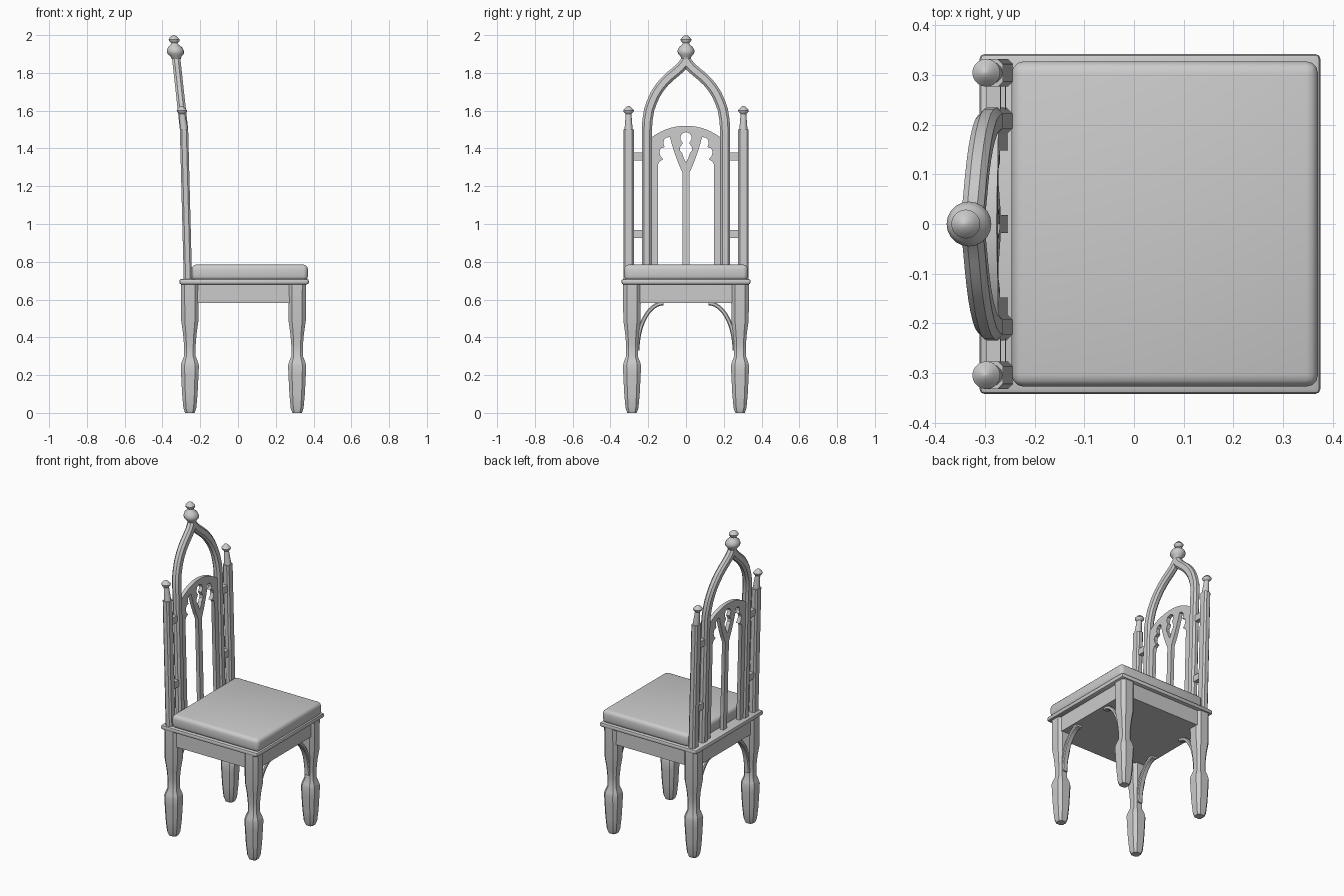
import bpy, bmesh, math
from mathutils import Vector, Matrix

if "Cube" in bpy.data.objects:
    bpy.data.objects.remove(bpy.data.objects["Cube"])


def finish(name, bm, lean=False, smooth=30):
    """Turn a bmesh into a named object, optionally leaning it back."""
    if lean:
        for v in bm.verts:
            z = v.co.z
            v.co.x += -0.265 - 0.026 * (z - 0.7) - 0.084 * max(0, z - 1.5)
    bmesh.ops.recalc_face_normals(bm, faces=bm.faces)
    me = bpy.data.meshes.new(name)
    bm.to_mesh(me)
    bm.free()
    me.polygons.foreach_set("use_smooth", [True] * len(me.polygons))
    me.set_sharp_from_angle(angle=math.radians(smooth))
    ob = bpy.data.objects.new(name, me)
    bpy.context.collection.objects.link(ob)
    return ob


def box(name, lo, hi, bevel=0, segs=2, lean=False):
    lo, hi = Vector(lo), Vector(hi)
    bm = bmesh.new()
    s = hi - lo
    bmesh.ops.create_cube(bm, size=1, matrix=Matrix.Translation((lo + hi) / 2) @ Matrix.Diagonal((*s, 1)))
    if bevel:
        bmesh.ops.bevel(bm, geom=bm.edges[:], offset=bevel, segments=segs, profile=0.5, affect='EDGES')
    return finish(name, bm, lean)


def loft(name, rings, lean=False, smooth=30):
    """Skin a list of equal-length point rings and cap the ends."""
    bm = bmesh.new()
    vs = [[bm.verts.new(p) for p in r] for r in rings]
    n = len(vs[0])
    for a, b in zip(vs, vs[1:]):
        for i in range(n):
            j = (i + 1) % n
            bm.faces.new((a[i], a[j], b[j], b[i]))
    bm.faces.new(vs[0])
    bm.faces.new(vs[-1])
    return finish(name, bm, lean, smooth)


def chamfered(a, b, c):
    """Rectangle with cut corners, half sizes a and b."""
    return [(a, -b + c), (a, b - c), (a - c, b), (-a + c, b),
            (-a, b - c), (-a, -b + c), (-a + c, -b), (a - c, -b)]


def turned(name, y, profile, lean=True):
    rings = [[(r * math.cos(t), y + r * math.sin(t), z)
              for t in [2 * math.pi * k / 20 for k in range(20)]] for r, z in profile]
    return loft(name, rings, lean, 40)


def sweep(name, path, section, x=0, lean=False):
    """Sweep a section along a path in the y-z plane."""
    pts = [Vector(p) for p in path]
    rings = []
    for i, p in enumerate(pts):
        d1 = (p - pts[max(i - 1, 0)]).normalized()
        d2 = (pts[min(i + 1, len(pts) - 1)] - p).normalized()
        t = (d1 + d2).normalized()
        n = Vector((-t.y, t.x))
        k = 1 / max(t.dot(d2 if d2.length else d1), 0.6)
        rings.append([(x + b, p.x + n.x * a * k, p.y + n.y * a * k) for a, b in section])
    return loft(name, rings, lean)


# Seat: apron, moulded board and cushion
box("apron", (-0.287, -0.318, 0.583), (0.345, 0.318, 0.69))
box("seat_board", (-0.311, -0.342, 0.68), (0.375, 0.342, 0.709), 0.011)
box("cushion", (-0.246, -0.327, 0.70), (0.370, 0.327, 0.785), 0.024, 3)

# Legs with a narrow neck and a swollen foot, plus arched brackets
leg = [(0.025, 0), (0.034, 0.025), (0.041, 0.10), (0.046, 0.20), (0.048, 0.25), (0.043, 0.27),
       (0.031, 0.30), (0.031, 0.36), (0.036, 0.42), (0.046, 0.49), (0.047, 0.69)]
for end, x in (("back", -0.255), ("front", 0.313)):
    for side, s in (("left", -1), ("right", 1)):
        loft(f"{end}_leg_{side}",
             [[(x + a, s * 0.286 + b, z) for a, b in chamfered(h, h, h * 0.42)] for h, z in leg])
        arc = [(s * (0.12 + 0.137 * math.cos(t)), 0.33 + 0.25 * math.sin(t))
               for t in [math.pi / 2 * k / 12 for k in range(13)]]
        sweep(f"{end}_bracket_{side}", arc, chamfered(0.011, 0.018, 0.005), x)

# Pointed main arch of the back
half = [(0.207, 0.70), (0.207, 1.50), (0.204, 1.55), (0.195, 1.605), (0.181, 1.645), (0.163, 1.685),
        (0.141, 1.72), (0.115, 1.752), (0.087, 1.779), (0.058, 1.803), (0.030, 1.827), (0.012, 1.848)]
arch = [(-y, z) for y, z in half] + [(0, 1.868)] + [(y, z) for y, z in reversed(half)]
sweep("back_arch", arch, chamfered(0.027, 0.022, 0.012), lean=True)
turned("top_finial", 0, [(0.022, 1.84), (0.021, 1.868), (0.030, 1.888), (0.043, 1.902), (0.045, 1.918),
                         (0.037, 1.936), (0.022, 1.948), (0.017, 1.957), (0.027, 1.968),
                         (0.029, 1.977), (0.020, 1.989), (0.008, 1.998), (0.001, 2.0)])

# Outer posts with small finials, tied to the arch by short rails
for side, s in (("left", -1), ("right", 1)):
    sweep(f"outer_post_{side}", [(s * 0.304, 0.70), (s * 0.304, 1.50)],
          chamfered(0.028, 0.022, 0.010), lean=True)
    turned(f"post_finial_{side}", s * 0.304,
           [(0.022, 1.495), (0.020, 1.52), (0.016, 1.57), (0.015, 1.583), (0.026, 1.594),
            (0.028, 1.602), (0.018, 1.614), (0.009, 1.622), (0.001, 1.626)])
    for k, z in (("lower", 0.948), ("upper", 1.357)):
        box(f"{k}_rail_{side}", (-0.014, min(s * 0.22, s * 0.29), z - 0.021),
            (0.014, max(s * 0.22, s * 0.29), z + 0.021), lean=True)

# Pierced tracery panel: outline with three openings
outline = [(-0.185, 0.685), (0.185, 0.685)] + [
    (0.3 * math.sin(t), 1.22 + 0.3 * math.cos(t))
    for t in [0.665 * (1 - k / 10) for k in range(21)]]
side_open = [(0.148, 0.695), (0.148, 1.315), (0.139, 1.332), (0.120, 1.342), (0.135, 1.358),
             (0.141, 1.380), (0.134, 1.400), (0.113, 1.408), (0.120, 1.425), (0.117, 1.445),
             (0.104, 1.458), (0.085, 1.460), (0.076, 1.425), (0.060, 1.375), (0.040, 1.320),
             (0.018, 1.270), (0.018, 0.695)]
lobe = [(0, 1.325), (0.014, 1.355), (0.020, 1.375), (0.031, 1.388), (0.032, 1.405), (0.020, 1.424),
        (0.018, 1.432), (0.028, 1.445), (0.030, 1.460), (0.022, 1.478), (0, 1.487)]
loops = [outline, side_open, [(-y, z) for y, z in side_open],
         lobe + [(-y, z) for y, z in lobe[-2:0:-1]]]
cu = bpy.data.curves.new("tracery_outline", 'CURVE')
cu.dimensions, cu.fill_mode, cu.extrude = '2D', 'BOTH', 0.012
for pts in loops:
    sp = cu.splines.new('POLY')
    sp.points.add(len(pts) - 1)
    for q, (y, z) in zip(sp.points, pts):
        q.co = (y, z, 0, 1)
    sp.use_cyclic_u = True
helper = bpy.data.objects.new("tracery_outline", cu)
bpy.context.collection.objects.link(helper)
flat = bpy.data.meshes.new_from_object(helper.evaluated_get(bpy.context.evaluated_depsgraph_get()))
bm = bmesh.new()
bm.from_mesh(flat)
for v in bm.verts:
    v.co = (v.co.z, v.co.x, v.co.y)
bmesh.ops.remove_doubles(bm, verts=bm.verts, dist=1e-5)
bpy.data.objects.remove(helper)
finish("tracery_panel", bm, lean=True)
